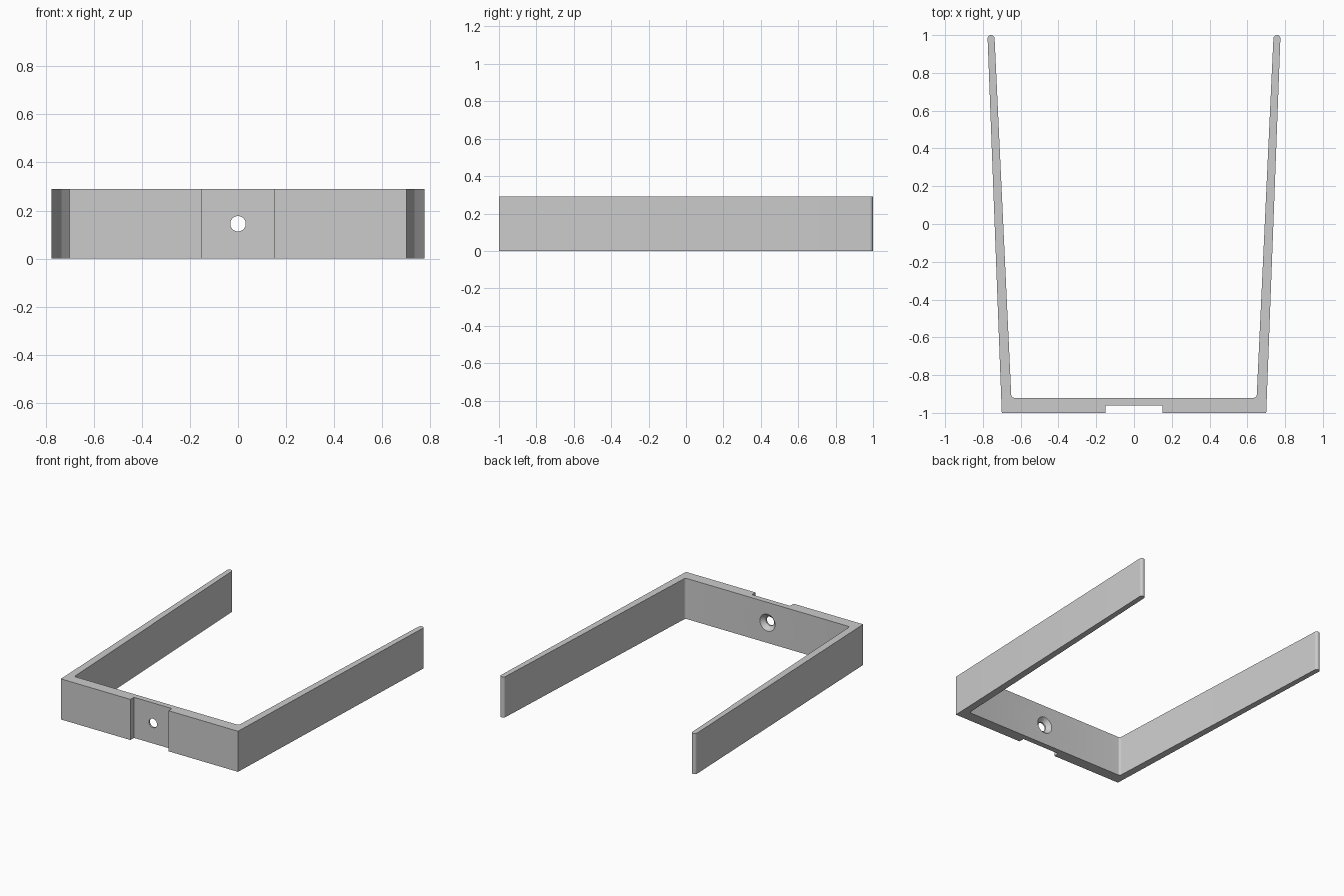
import bpy, bmesh, math
from mathutils import Matrix, Vector

if "Cube" in bpy.data.objects:
    bpy.data.objects.remove(bpy.data.objects["Cube"])

HEIGHT = 0.29
TIP_RADIUS = 0.0185

# Single grey material
grey = bpy.data.materials.new("grey")
grey.use_nodes = True
colour = (0.6, 0.6, 0.6, 1)
grey.diffuse_color = colour
grey.node_tree.nodes["Principled BSDF"].inputs["Base Color"].default_value = colour


def arc(cx, cy, r, start, end, steps):
    """Points on an arc, angles in degrees."""
    angles = [math.radians(start + (end - start) * i / steps) for i in range(steps + 1)]
    return [(cx + r * math.cos(a), cy + r * math.sin(a)) for a in angles]


def add_object(name, bm):
    bmesh.ops.recalc_face_normals(bm, faces=bm.faces[:])
    mesh = bpy.data.meshes.new(name)
    bm.to_mesh(mesh)
    bm.free()
    mesh.materials.append(grey)
    obj = bpy.data.objects.new(name, mesh)
    bpy.context.collection.objects.link(obj)
    return obj


# Half outline: front notch, outer corner, rounded arm tip, filleted inner corner
half = [(0.15, -0.96), (0.15, -1), (0.70, -1)]
half += arc(0.7565, 1 - TIP_RADIUS, TIP_RADIUS, 0, 180, 12)
half += arc(0.635, -0.905, 0.015, 0, -90, 5)
outline = half + [(-x, y) for x, y in reversed(half)]

# Bracket body with two splayed arms
bm = bmesh.new()
base = bm.faces.new([bm.verts.new((x, y, 0)) for x, y in outline])
top = bmesh.ops.extrude_face_region(bm, geom=[base])["geom"]
bmesh.ops.translate(bm, vec=(0, 0, HEIGHT),
                    verts=[v for v in top if isinstance(v, bmesh.types.BMVert)])
bracket = add_object("bracket", bm)

# Countersunk screw hole cutter, spun about the y axis
profile = [(0, -1.05), (0.032, -1.05), (0.032, -0.948), (0.06, -0.92), (0.06, -0.86), (0, -0.86)]
bm = bmesh.new()
verts = [bm.verts.new((r, y, HEIGHT / 2)) for r, y in profile]
edges = [bm.edges.new(pair) for pair in zip(verts, verts[1:])]
bmesh.ops.spin(bm, geom=verts + edges, cent=(0, 0, HEIGHT / 2), axis=(0, 1, 0),
               angle=math.tau, steps=48)
bmesh.ops.remove_doubles(bm, verts=bm.verts[:], dist=0.0001)
cutter = add_object("screw_hole_cutter", bm)
cutter.hide_render = True

# Cut the hole, then drop the cutter
cut = bracket.modifiers.new("screw_hole", 'BOOLEAN')
cut.operation = 'DIFFERENCE'
cut.solver = 'EXACT'
cut.object = cutter
bpy.context.view_layer.objects.active = bracket
bracket.select_set(True)
bpy.ops.object.modifier_apply(modifier=cut.name)
bpy.data.objects.remove(cutter)
bpy.ops.object.shade_smooth_by_angle(angle=math.radians(30))
